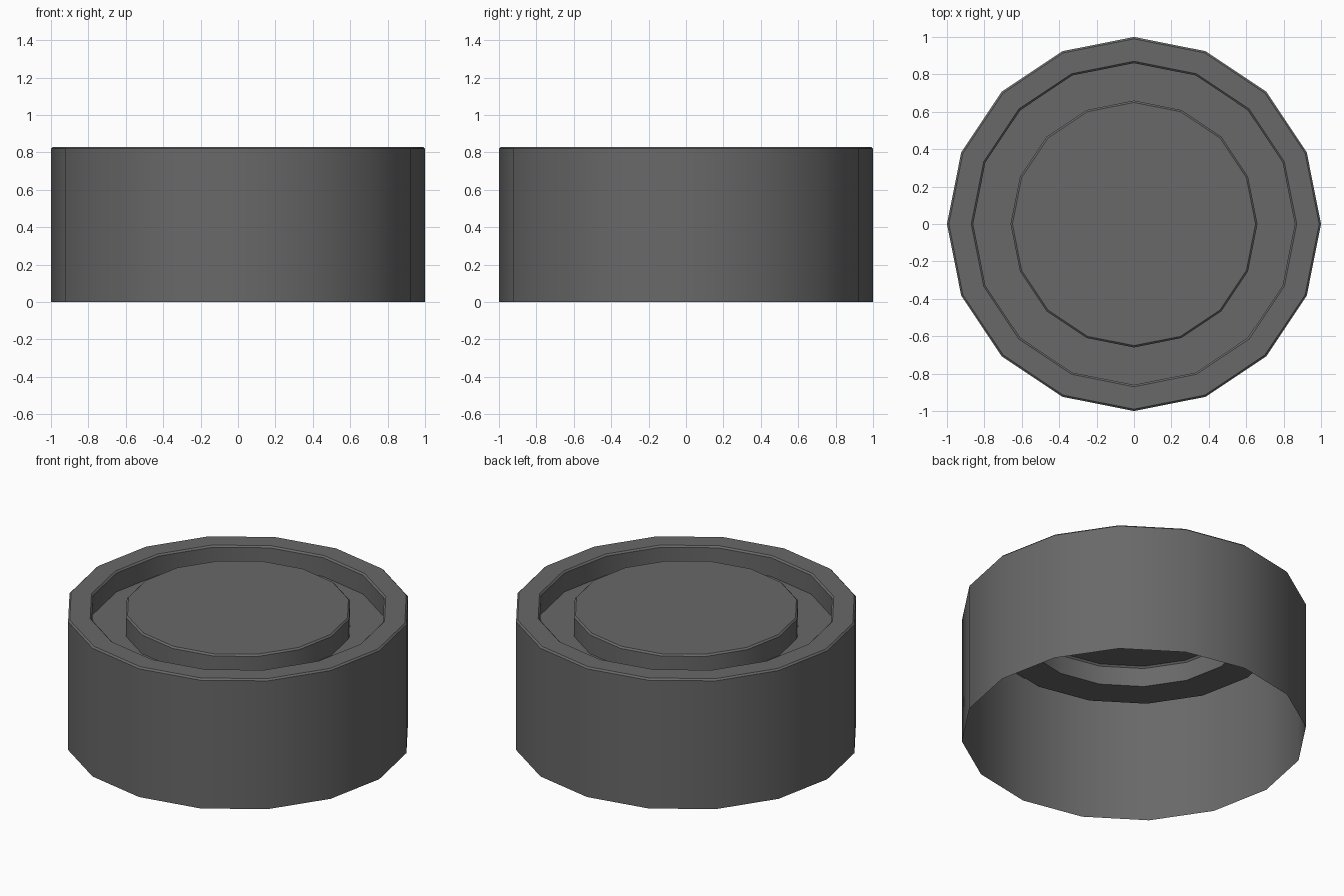
import bpy
import bmesh
from math import cos, sin, tau

SIDES = 16
TOP = 0.83      # height of rim and centre disc
FLOOR = 0.70    # height of the groove floor
BEVEL = 0.01

cube = bpy.data.objects.get("Cube")
if cube:
    bpy.data.objects.remove(cube, do_unlink=True)

# Dark grey material
grey = bpy.data.materials.new("dark grey")
grey.use_nodes = True
colour = (0.14, 0.14, 0.14, 1)
grey.diffuse_color = colour
grey.node_tree.nodes["Principled BSDF"].inputs["Base Color"].default_value = colour

# Shell profile as (radius, height): outer wall, rim, groove, raised disc edge
profile = [
    (1.0, 0), (1.0, TOP - BEVEL), (1.0 - BEVEL, TOP),
    (0.865 + BEVEL / 2, TOP), (0.865 - BEVEL / 2, TOP - BEVEL),
    (0.86, FLOOR), (0.66, FLOOR),
    (0.66, TOP - BEVEL), (0.66 - BEVEL, TOP),
]

# Turn the profile into rings and bridge them; the base stays open
bm = bmesh.new()
rings = [[bm.verts.new((r * cos(tau * i / SIDES), r * sin(tau * i / SIDES), z))
          for i in range(SIDES)] for r, z in profile]
for low, high in zip(rings, rings[1:]):
    for i in range(SIDES):
        j = (i + 1) % SIDES
        bm.faces.new((low[i], low[j], high[j], high[i]))
bm.faces.new(rings[-1])  # disc top

mesh = bpy.data.meshes.new("round_cap")
bm.to_mesh(mesh)
bm.free()
mesh.materials.append(grey)
cap = bpy.data.objects.new("round_cap", mesh)
bpy.context.collection.objects.link(cap)

# Smooth walls, sharp rims
bpy.ops.object.select_all(action="DESELECT")
cap.select_set(True)
bpy.context.view_layer.objects.active = cap
bpy.ops.object.shade_smooth_by_angle()
